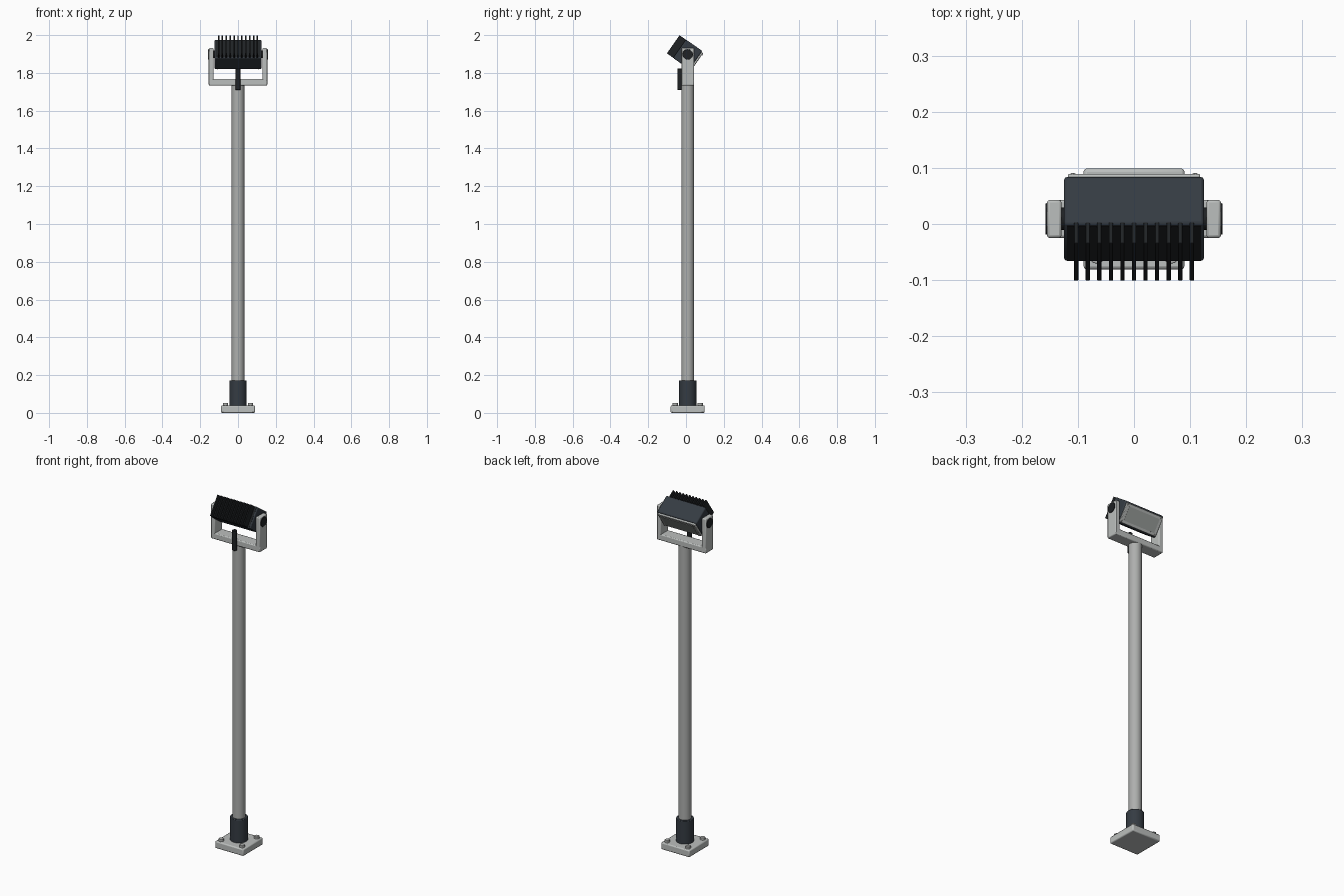
import bpy, math
from mathutils import Matrix, Vector

if "Cube" in bpy.data.objects:
    bpy.data.objects.remove(bpy.data.objects["Cube"])

CY = 0.009                                   # post axis in y
PIVOT = Vector((0, CY, 1.8975))              # tilt axis of the lamp head
TILT = Matrix.Translation(PIVOT) @ Matrix.Rotation(math.radians(-35), 4, 'X')


def material(name, rgb):
    m = bpy.data.materials.new(name)
    m.diffuse_color = (*rgb, 1)
    m.use_nodes = True
    m.node_tree.nodes["Principled BSDF"].inputs["Base Color"].default_value = m.diffuse_color
    return m


LIGHT = material("light_grey_metal", (0.50, 0.52, 0.51))
STEEL = material("pole_steel", (0.42, 0.43, 0.42))
DARK = material("charcoal_paint", (0.035, 0.044, 0.055))
BLACK = material("black_rubber", (0.014, 0.016, 0.018))
GLASS = material("lens_grey", (0.36, 0.38, 0.37))


def finish(ob, name, mat, bevel=0, segments=2):
    ob.name = name
    ob.data.materials.append(mat)
    if bevel:
        b = ob.modifiers.new("bevel", 'BEVEL')
        b.width, b.segments = bevel, segments
    bpy.ops.object.shade_smooth_by_angle(angle=math.radians(35))
    return ob


def box(name, mat, size, loc, bevel=0, frame=None):
    bpy.ops.mesh.primitive_cube_add(size=1)
    ob = bpy.context.object
    ob.data.transform(Matrix.Diagonal((*size, 1)))
    ob.matrix_world = (frame or Matrix()) @ Matrix.Translation(loc)
    return finish(ob, name, mat, bevel)


def cyl(name, mat, r, depth, loc, axis='Z', sides=32, bevel=0, frame=None):
    bpy.ops.mesh.primitive_cylinder_add(radius=r, depth=depth, vertices=sides)
    ob = bpy.context.object
    turn = {'Z': Matrix(), 'X': Matrix.Rotation(math.pi / 2, 4, 'Y'),
            'Y': Matrix.Rotation(math.pi / 2, 4, 'X')}[axis]
    ob.matrix_world = (frame or Matrix()) @ Matrix.Translation(loc) @ turn
    return finish(ob, name, mat, bevel)


# Foot: plate, bolts, collar
box("base_plate", LIGHT, (0.18, 0.18, 0.04), (0, CY, 0.02), 0.006)
for sx in (-1, 1):
    for sy in (-1, 1):
        cyl("base_bolt", STEEL, 0.014, 0.02, (sx * 0.066, CY + sy * 0.066, 0.043), sides=12, bevel=0.002)
cyl("collar", DARK, 0.046, 0.135, (0, CY, 0.1045), bevel=0.003)

# Post
cyl("pole", STEEL, 0.034, 1.70, (0, CY, 0.89))

# Yoke bracket
box("yoke_bar", LIGHT, (0.31, 0.068, 0.035), (0, CY, 1.7505), 0.005)
for s in (-1, 1):
    box("yoke_arm", LIGHT, (0.026, 0.068, 0.198), (s * 0.142, CY, 1.832), 0.005)
    cyl("tilt_knob", BLACK, 0.028, 0.012, (s * 0.152, CY, PIVOT.z), 'X', 12, 0.002)
    cyl("tilt_axle", BLACK, 0.02, 0.02, (s * 0.125, CY, PIVOT.z), 'X', 16)

# Cable gland on the front of the bar
cyl("cable_gland", BLACK, 0.0135, 0.113, (0, -0.031, 1.7665), sides=16, bevel=0.002)

# Lamp head, tilted down towards the back
box("lamp_body", DARK, (0.25, 0.105, 0.119), (0, 0, 0), 0.006, TILT)
for i in range(11):
    box("cooling_fin", BLACK, (0.0075, 0.05, 0.117), ((i - 5) * 0.0206, -0.0685, 0), 0.001, TILT)
box("heat_plate", BLACK, (0.238, 0.004, 0.108), (0, -0.0515, 0), 0, TILT)
box("lens_frame", LIGHT, (0.236, 0.012, 0.106), (0, 0.0565, 0), 0.003, TILT)
box("lens", GLASS, (0.20, 0.004, 0.076), (0, 0.0615, 0), 0, TILT)
for sx in (-1, 1):
    for sz in (-1, 1):
        cyl("frame_screw", STEEL, 0.005, 0.004, (sx * 0.109, 0.0635, sz * 0.045), 'Y', 10, 0, TILT)
